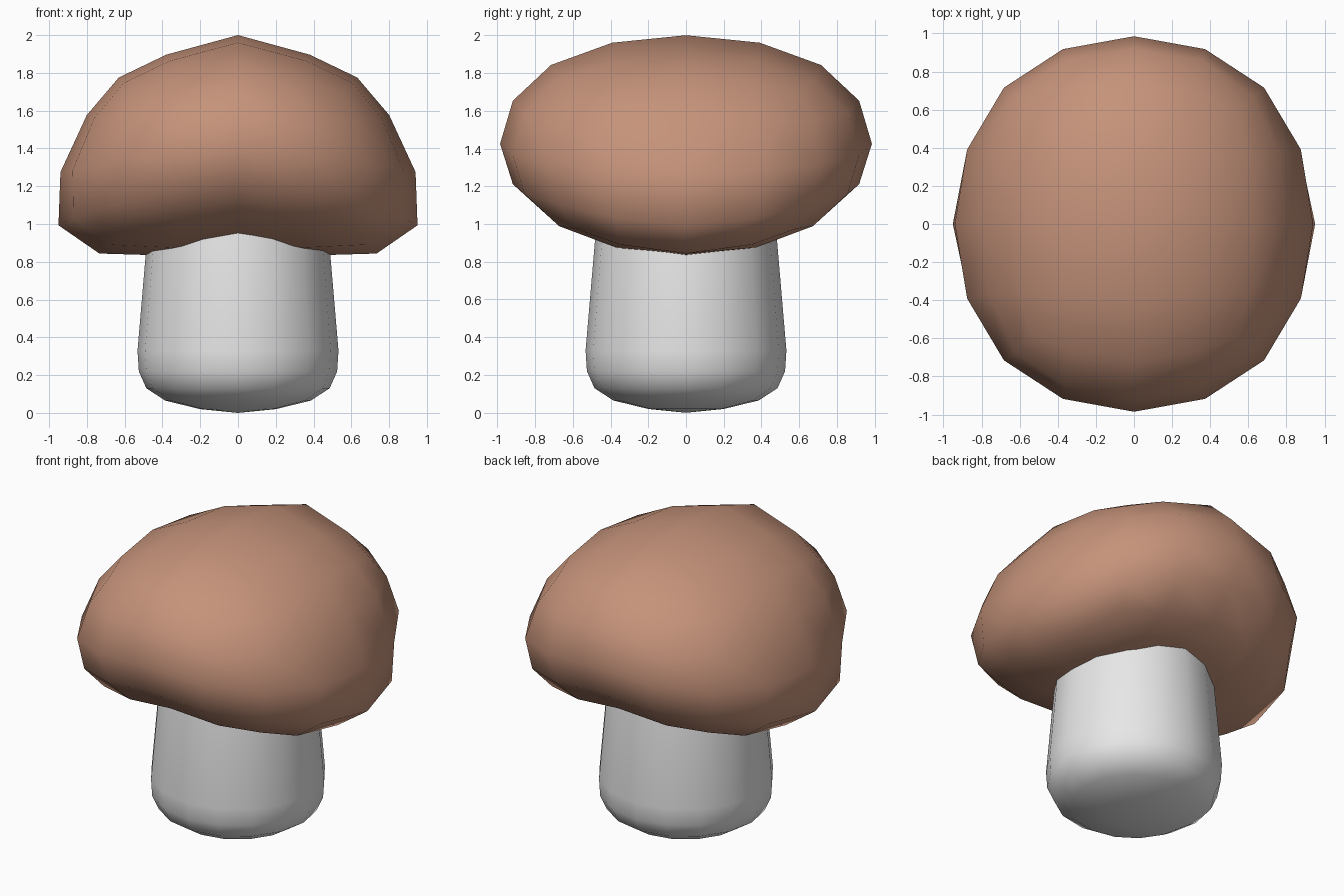
import bpy
import bmesh
import math
from mathutils import Matrix, Vector

default = bpy.data.objects.get("Cube")
if default:
    bpy.data.objects.remove(default, do_unlink=True)


def make_material(name, rgb):
    mat = bpy.data.materials.new(name)
    mat.use_nodes = True
    mat.diffuse_color = (*rgb, 1)
    mat.node_tree.nodes["Principled BSDF"].inputs["Base Color"].default_value = (*rgb, 1)
    return mat


def finish(obj, name, mat):
    obj.name = name
    obj.data.name = name
    obj.data.materials.append(mat)
    for poly in obj.data.polygons:
        poly.use_smooth = True


brown = make_material("cap_brown", (0.56, 0.29, 0.195))
pale = make_material("stem_grey", (0.8, 0.8, 0.8))

# Cap: a rounded cube, flattened and drooping at both sides
bpy.ops.mesh.primitive_cube_add(size=2)
cap = bpy.context.object
rounding = cap.modifiers.new("rounding", "SUBSURF")
rounding.levels = 2
bpy.ops.object.modifier_apply(modifier=rounding.name)
reach = max(v.co.x for v in cap.data.vertices)
for v in cap.data.vertices:
    a, b, c = v.co / reach
    height = 0.575 if c > 0 else 0.54
    droop = abs(a) * (0.15 + 0.05 * c * c - 0.22 * a * a * c)
    v.co = (0.94 * a * (1 + c * (0.07 - 0.33 * a * a)),
            0.985 * b,
            1.425 + height * c - droop)
finish(cap, "mushroom_cap", brown)

# Stem: a turned profile, rounded at the foot and narrowing upward
profile = [(0, 0), (0.2, 0.02), (0.385, 0.065), (0.485, 0.13),
           (0.525, 0.22), (0.532, 0.33), (0.48, 0.94), (0.46, 1.1)]
bm = bmesh.new()
verts = [bm.verts.new((r, 0, z)) for r, z in profile]
edges = [bm.edges.new(pair) for pair in zip(verts, verts[1:])]
bmesh.ops.spin(bm, geom=verts + edges, cent=(0, 0, 0), axis=(0, 0, 1),
               angle=math.tau, steps=16, use_duplicate=False)
bmesh.ops.remove_doubles(bm, verts=bm.verts, dist=0.001)
bmesh.ops.holes_fill(bm, edges=[e for e in bm.edges if e.is_boundary], sides=16)
bmesh.ops.recalc_face_normals(bm, faces=bm.faces)
mesh = bpy.data.meshes.new("mushroom_stem")
bm.to_mesh(mesh)
bm.free()
stem = bpy.data.objects.new("mushroom_stem", mesh)
bpy.context.collection.objects.link(stem)
finish(stem, "mushroom_stem", pale)
